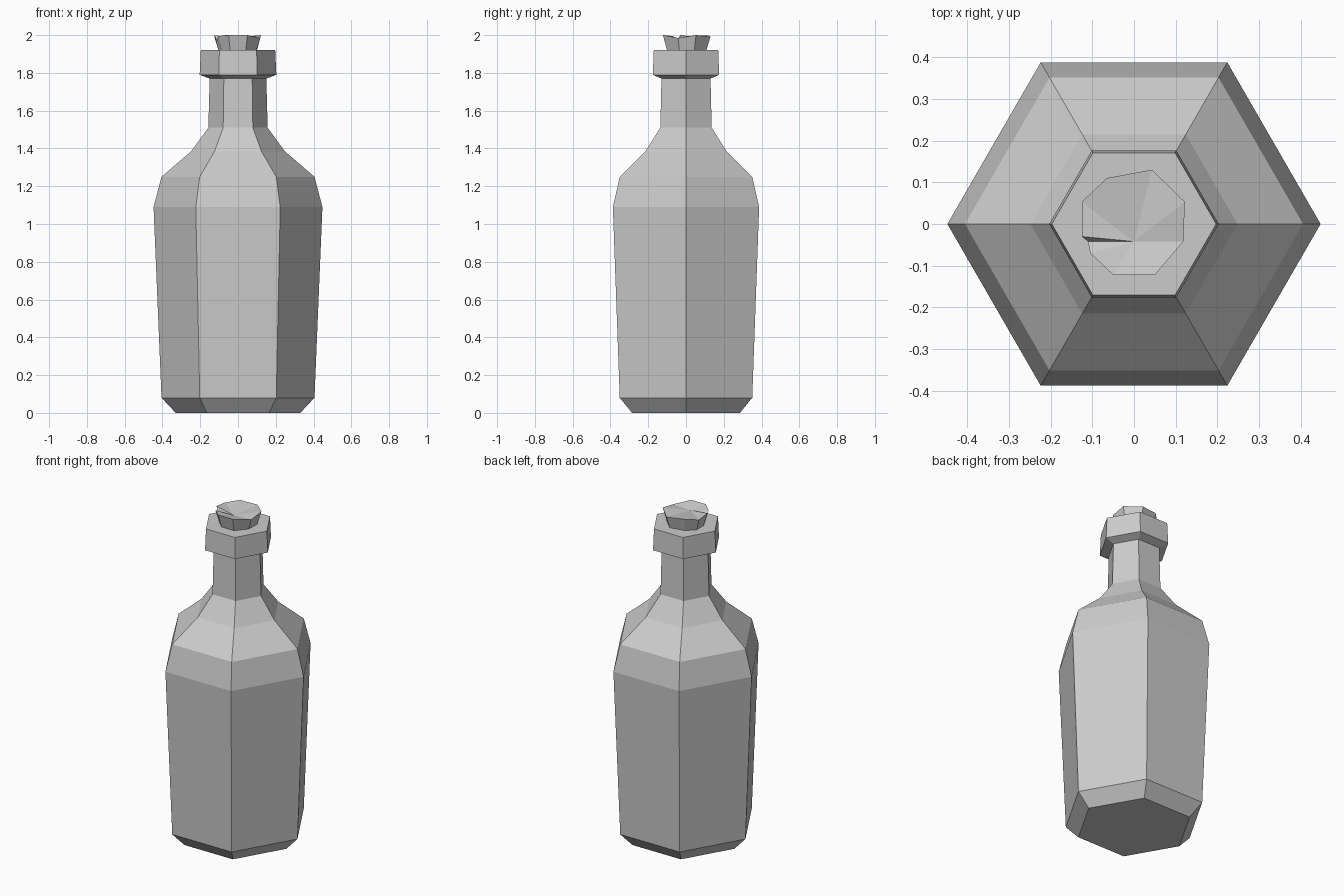
import bpy, bmesh
from math import cos, sin, pi

cube = bpy.data.objects.get("Cube")
if cube:
    bpy.data.objects.remove(cube, do_unlink=True)

# Single flat grey
grey = bpy.data.materials.new("light_grey")
grey.use_nodes = True
colour = (0.6, 0.6, 0.6, 1)
grey.diffuse_color = colour
grey.node_tree.nodes["Principled BSDF"].inputs["Base Color"].default_value = colour


def bridge(bm, low, high):
    """Join two equal rings of vertices with quads."""
    n = len(low)
    for i in range(n):
        j = (i + 1) % n
        bm.faces.new((low[i], low[j], high[j], high[i]))


def finish(bm, name):
    bmesh.ops.recalc_face_normals(bm, faces=bm.faces)
    mesh = bpy.data.meshes.new(name)
    bm.to_mesh(mesh)
    bm.free()
    mesh.materials.append(grey)
    obj = bpy.data.objects.new(name, mesh)
    bpy.context.collection.objects.link(obj)
    return obj


def lathe(name, profile, sides):
    """Closed faceted solid from (radius, height) pairs."""
    bm = bmesh.new()
    rings = [[bm.verts.new((r * cos(2 * pi * i / sides), r * sin(2 * pi * i / sides), z))
              for i in range(sides)] for r, z in profile]
    for low, high in zip(rings, rings[1:]):
        bridge(bm, low, high)
    bm.faces.new(rings[0])
    bm.faces.new(rings[-1])
    return finish(bm, name)


# Bottle: chamfered base, tapered body, shoulder, neck and flared lip
lathe("bottle", [(0.33, 0), (0.405, 0.08), (0.447, 1.09), (0.405, 1.25),
                 (0.248, 1.385), (0.157, 1.51), (0.15, 1.77),
                 (0.203, 1.79), (0.197, 1.92)], 6)

# Stopper: chipped cork with an uneven rim and a sunken centre
rim = [(-0.125, -0.03, 2.0), (-0.11, -0.042, 1.97), (-0.105, -0.07, 1.995),
       (-0.05, -0.122, 2.0), (0.05, -0.122, 2.0), (0.118, -0.042, 1.985),
       (0.122, 0.053, 2.0), (0.043, 0.13, 1.992), (-0.065, 0.11, 2.0),
       (-0.125, 0.053, 1.99)]
bm = bmesh.new()
top = [bm.verts.new(p) for p in rim]
base = [bm.verts.new((x * 0.78, y * 0.78, 1.9)) for x, y, z in rim]
bridge(bm, base, top)
bm.faces.new(base)
centre = bm.verts.new((0, -0.042, 1.98))
for i, v in enumerate(top):
    bm.faces.new((v, top[(i + 1) % len(top)], centre))
finish(bm, "cork_stopper")
